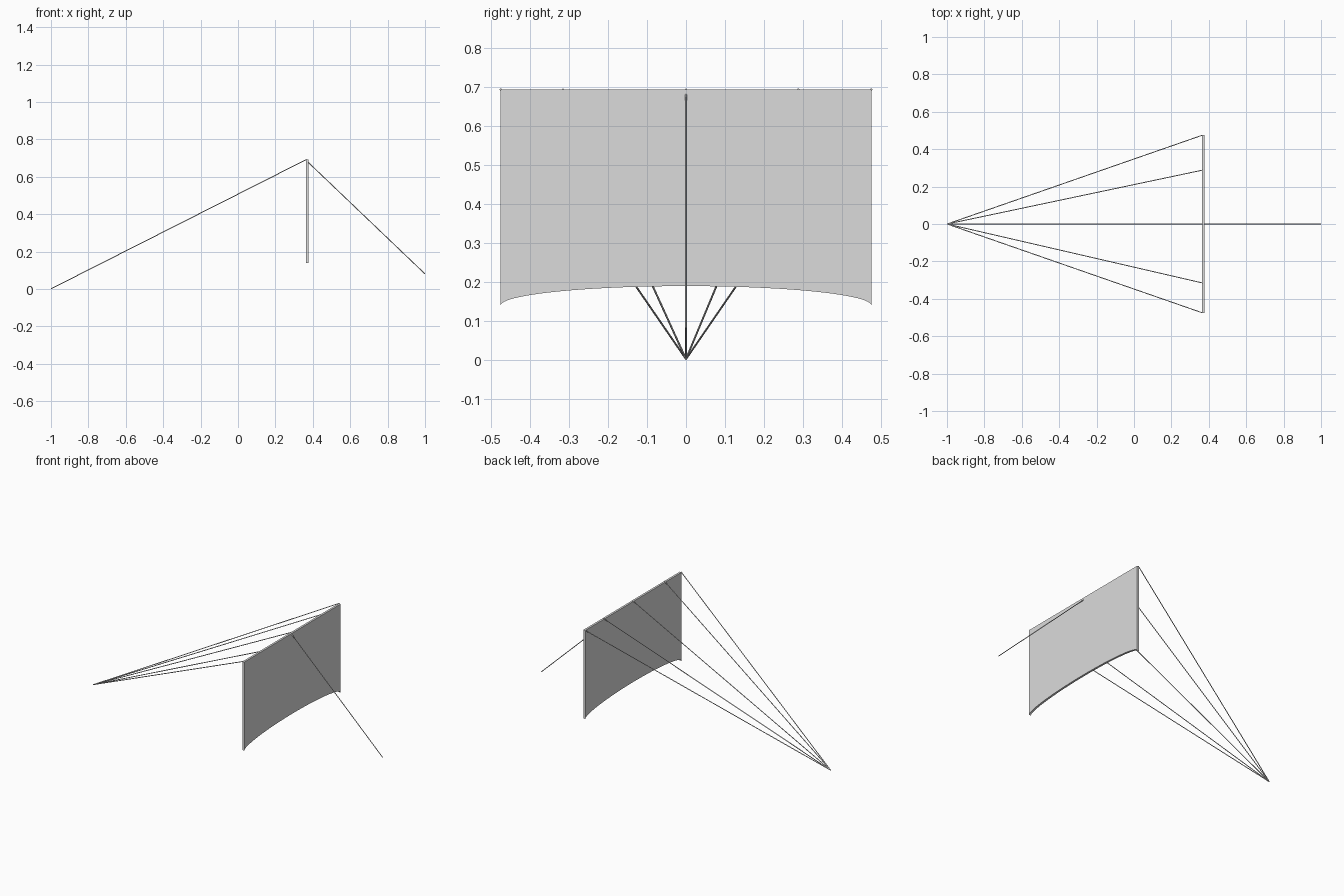
import bpy, bmesh, math
from mathutils import Vector

cube = bpy.data.objects.get("Cube")
if cube:
    bpy.data.objects.remove(cube, do_unlink=True)

# One light grey for panel and cables
GREY = bpy.data.materials.new("light grey")
GREY.use_nodes = True
GREY.diffuse_color = (0.71, 0.71, 0.71, 1)
GREY.node_tree.nodes["Principled BSDF"].inputs["Base Color"].default_value = GREY.diffuse_color

HALF, TOP, LOW, RISE = 0.475, 0.692, 0.139, 0.05
X_BACK, X_FRONT = 0.363, 0.376


# Upright panel: flat top, elliptical arch cut along the bottom
def build_panel():
    steps = 48
    arch = [math.pi * i / steps for i in range(steps + 1)]
    outline = [(HALF, TOP), (-HALF, TOP)]
    outline += [(-HALF * math.cos(a), LOW + RISE * math.sin(a)) for a in arch]
    bm = bmesh.new()
    face = bm.faces.new([bm.verts.new((X_BACK, y, z)) for y, z in outline])
    ext = bmesh.ops.extrude_face_region(bm, geom=[face])
    moved = [v for v in ext["geom"] if isinstance(v, bmesh.types.BMVert)]
    bmesh.ops.translate(bm, verts=moved, vec=(X_FRONT - X_BACK, 0, 0))
    bmesh.ops.recalc_face_normals(bm, faces=bm.faces)
    mesh = bpy.data.meshes.new("panel")
    bm.to_mesh(mesh)
    bm.free()
    mesh.materials.append(GREY)
    bpy.context.collection.objects.link(bpy.data.objects.new("panel", mesh))


# Straight round cable between two points
def cable(name, start, end, radius=0.0024):
    a, b = Vector(start), Vector(end)
    bpy.ops.mesh.primitive_cylinder_add(
        vertices=12, radius=radius, depth=(b - a).length, location=(a + b) / 2,
        rotation=(b - a).to_track_quat("Z", "Y").to_euler())
    ob = bpy.context.object
    ob.name = name
    ob.data.materials.append(GREY)
    bpy.ops.object.shade_smooth_by_angle()


build_panel()

# Fan of stay cables from one ground anchor to the panel's top edge
for i, y in enumerate((-0.475, -0.315, 0, 0.288, 0.475)):
    cable(f"stay_cable_{i + 1}", (-0.999, 0, 0.002), (0.366, y, 0.693))

# Single tie cable on the other side
cable("tie_cable", (0.370, 0, 0.683), (0.999, 0, 0.082))
